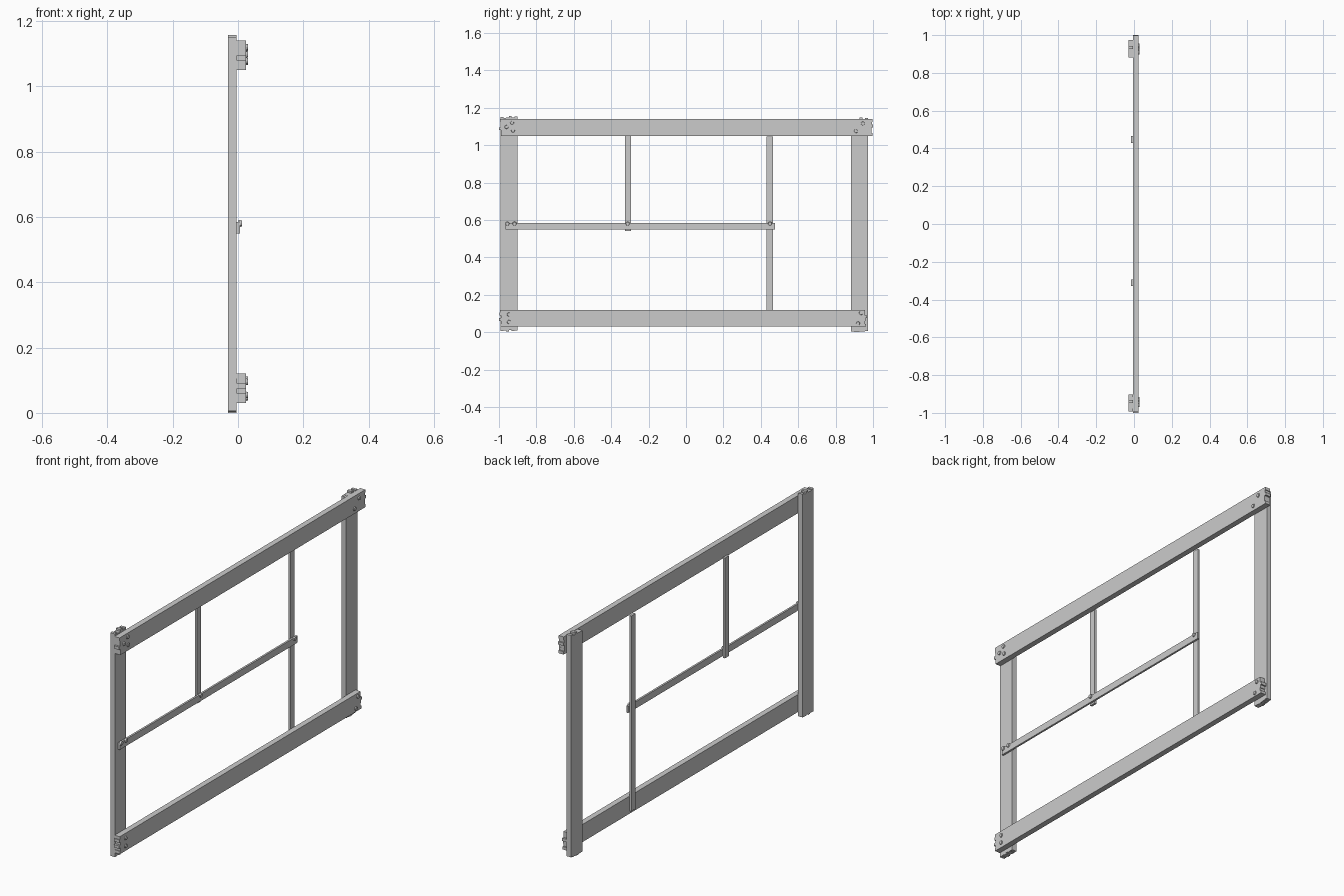
import bpy, bmesh, random
from math import radians
from mathutils import Matrix

if "Cube" in bpy.data.objects:
    bpy.data.objects.remove(bpy.data.objects["Cube"])

random.seed(4)


def finish(bm, name):
    bmesh.ops.recalc_face_normals(bm, faces=bm.faces)
    me = bpy.data.meshes.new(name)
    bm.to_mesh(me)
    bm.free()
    ob = bpy.data.objects.new(name, me)
    bpy.context.collection.objects.link(ob)
    return ob


def rough_end(at, inward, a, b, teeth, depth):
    """Stepped, splintered end running across the plank from a to b."""
    pts = []
    for i in range(teeth):
        cut = at + inward * (0.0 if i == teeth // 2 else random.uniform(0.1, 1) * depth)
        pts += [(cut, a + (b - a) * i / teeth), (cut, a + (b - a) * (i + 1) / teeth)]
    return pts


def plank(name, x, along, across, upright, teeth=1, depth=0.0):
    """Plank in the YZ plane: x = thickness range, along = length range, across = width range."""
    prof = rough_end(along[0], 1, across[1], across[0], teeth, depth)
    prof += rough_end(along[1], -1, across[0], across[1], teeth, depth)
    bm = bmesh.new()
    vs = [bm.verts.new((x[0], w, l) if upright else (x[0], l, w)) for l, w in prof]
    face = bm.faces.new(vs)
    ext = bmesh.ops.extrude_face_region(bm, geom=[face])
    for v in ext["geom"]:
        if isinstance(v, bmesh.types.BMVert):
            v.co.x = x[1]
    return finish(bm, name)


def nail(name, x0, x1, y, z):
    bm = bmesh.new()
    m = Matrix.Translation(((x0 + x1) / 2, y, z)) @ Matrix.Rotation(radians(90), 4, 'Y')
    bmesh.ops.create_cone(bm, cap_ends=True, segments=12, radius1=0.011,
                          radius2=0.009, depth=x1 - x0, matrix=m)
    finish(bm, name)


POST, BEAM = (-0.030, -0.004), (-0.004, 0.025)
BACK, BAR = (-0.015, -0.004), (-0.004, 0.006)

# Heavy posts and rails with splintered ends
plank("left_post", POST, (0.005, 1.157), (-0.992, -0.902), True, 6, 0.012)
plank("right_post", POST, (0.0, 1.148), (0.882, 0.973), True, 6, 0.012)
plank("top_rail", BEAM, (-1.0, 1.0), (1.05, 1.14), False, 6, 0.012)
plank("bottom_rail", BEAM, (-1.0, 0.968), (0.03, 0.12), False, 6, 0.012)

# Thin lattice slats
plank("cross_slat", BAR, (-0.966, 0.475), (0.55, 0.585), False)
plank("short_upright_slat", BACK, (0.54, 1.055), (-0.327, -0.294), True)
plank("long_upright_slat", BACK, (0.045, 1.047), (0.43, 0.465), True)

# Nail heads on the rails, then on the cross slat
for y, z in [(-0.96, 1.097), (-0.93, 1.12), (-0.925, 1.078), (0.908, 1.075), (0.945, 1.116),
             (-0.947, 0.095), (-0.947, 0.055), (0.92, 0.047), (0.935, 0.102)]:
    nail("rail_nail", 0.02, 0.030, y, z)
for y in (-0.955, -0.917, -0.312, 0.449):
    nail("slat_nail", 0.002, 0.012, y, 0.58)
